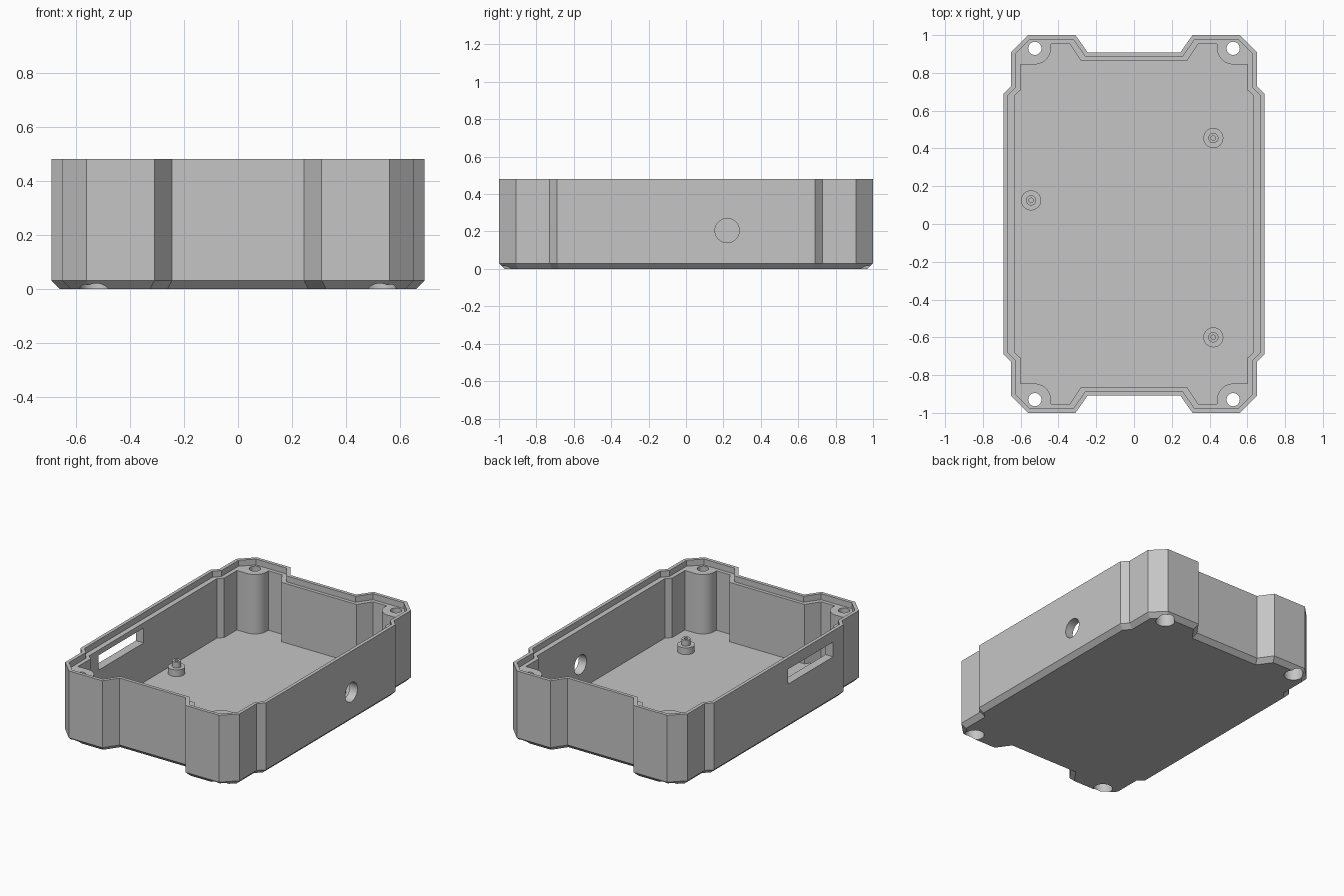
import bpy, bmesh, math
from mathutils import Vector

cube = bpy.data.objects.get("Cube")
if cube:
    bpy.data.objects.remove(cube, do_unlink=True)

HEIGHT, CHAMFER, FLOOR, LEDGE = 0.48, 0.03, 0.04, 0.44
SCREW = (0.525, 0.93)

grey = bpy.data.materials.new("grey plastic")
grey.use_nodes = True
colour = (0.56, 0.56, 0.56, 1)
grey.diffuse_color = colour
grey.node_tree.nodes["Principled BSDF"].inputs["Base Color"].default_value = colour


def mirrored(quarter):
    """Counter-clockwise outline from its +x +y quarter."""
    back = quarter + [(-x, y) for x, y in reversed(quarter)]
    return back + [(-x, -y) for x, y in back]


def inset(points, dist):
    """Move every edge of a counter-clockwise outline inward."""
    result = []
    for i, p in enumerate(points):
        p = Vector(p)
        a = (p - Vector(points[i - 1])).normalized()
        b = (Vector(points[(i + 1) % len(points)]) - p).normalized()
        na, nb = Vector((-a.y, a.x)), Vector((-b.y, b.x))
        result.append(p + (na + nb) * dist / (1 + na.dot(nb)))
    return result


def finish(bm, name):
    bmesh.ops.recalc_face_normals(bm, faces=bm.faces)
    mesh = bpy.data.meshes.new(name)
    bm.to_mesh(mesh)
    bm.free()
    mesh.materials.append(grey)
    obj = bpy.data.objects.new(name, mesh)
    bpy.context.collection.objects.link(obj)
    return obj


def loft(name, sections):
    """Closed solid through (outline, z) sections."""
    bm = bmesh.new()
    rings = [[bm.verts.new((p[0], p[1], z)) for p in pts] for pts, z in sections]
    for low, high in zip(rings, rings[1:]):
        for i in range(len(low)):
            bm.faces.new((low[i - 1], low[i], high[i], high[i - 1]))
    bm.faces.new(rings[0])
    bm.faces.new(rings[-1])
    return finish(bm, name)


def circle(centre, radius, n=40):
    return [(centre[0] + radius * math.cos(math.tau * i / n),
             centre[1] + radius * math.sin(math.tau * i / n)) for i in range(n)]


def activate(obj):
    bpy.ops.object.select_all(action='DESELECT')
    obj.select_set(True)
    bpy.context.view_layer.objects.active = obj


def cut(target, cutter):
    cutter.hide_render = True
    mod = target.modifiers.new("cut", 'BOOLEAN')
    mod.operation, mod.solver, mod.object = 'DIFFERENCE', 'EXACT', cutter
    activate(target)
    bpy.ops.object.modifier_apply(modifier=mod.name)
    bpy.data.objects.remove(cutter, do_unlink=True)


# Outer shell with chamfered base
outline = mirrored([(0.69, 0.69), (0.65, 0.73), (0.65, 0.91),
                    (0.56, 1.0), (0.31, 1.0), (0.245, 0.908)])
shell = loft("enclosure_shell", [(inset(outline, CHAMFER), 0),
                                 (outline, CHAMFER), (outline, HEIGHT)])

# Recess that leaves the thin rim lip
cut(shell, loft("lip_cutter", [(inset(outline, 0.023), LEDGE),
                               (inset(outline, 0.023), HEIGHT + 0.1)]))

# Cavity, leaving rounded screw columns in the corners
column_r = 0.085
arc = [(SCREW[0] - column_r * math.sin(t * math.pi / 24),
        SCREW[1] - column_r * math.cos(t * math.pi / 24)) for t in range(13)]
cavity = mirrored([(0.632, 0.68), (0.6, 0.71), (0.6, SCREW[1] - column_r)] + arc
                  + [(0.44, 0.952), (0.34, 0.952), (0.28, 0.862)])
cut(shell, loft("cavity_cutter", [(cavity, FLOOR), (cavity, HEIGHT + 0.1)]))

# Screw holes with counterbores underneath
for sx in (-1, 1):
    for sy in (-1, 1):
        centre = (sx * SCREW[0], sy * SCREW[1])
        bore, hole = circle(centre, 0.06), circle(centre, 0.035)
        cut(shell, loft("screw_cutter", [(bore, -0.1), (bore, 0.12),
                                         (hole, 0.12), (hole, HEIGHT + 0.1)]))

# Round cable hole in the +x wall
cable = loft("cable_cutter", [(circle((0, 0), 0.065), -0.1), (circle((0, 0), 0.065), 0.1)])
cable.location = (0.66, 0.22, 0.205)
cable.rotation_euler = (0, math.pi / 2, 0)
bpy.context.view_layer.update()
cut(shell, cable)

# Long slot in the -x wall
slot = [(-0.8, -0.58), (-0.55, -0.58), (-0.55, -0.1), (-0.8, -0.1)]
cut(shell, loft("slot_cutter", [(slot, 0.305), (slot, 0.405)]))

# Stepped board pegs with a small pilot hole
peg_profile = [(0.053, 0.03), (0.053, 0.085), (0.027, 0.085), (0.027, 0.125),
               (0.012, 0.125), (0.012, 0.085)]
parts = [shell]
for i, (x, y) in enumerate([(0.42, 0.455), (0.42, -0.6), (-0.545, 0.125)]):
    peg = loft(f"board_peg_{i + 1}", [(circle((0, 0), r, 32), z) for r, z in peg_profile])
    peg.location = (x, y, 0)
    parts.append(peg)

for obj in parts:
    activate(obj)
    bpy.ops.object.shade_smooth_by_angle(angle=math.radians(25))
